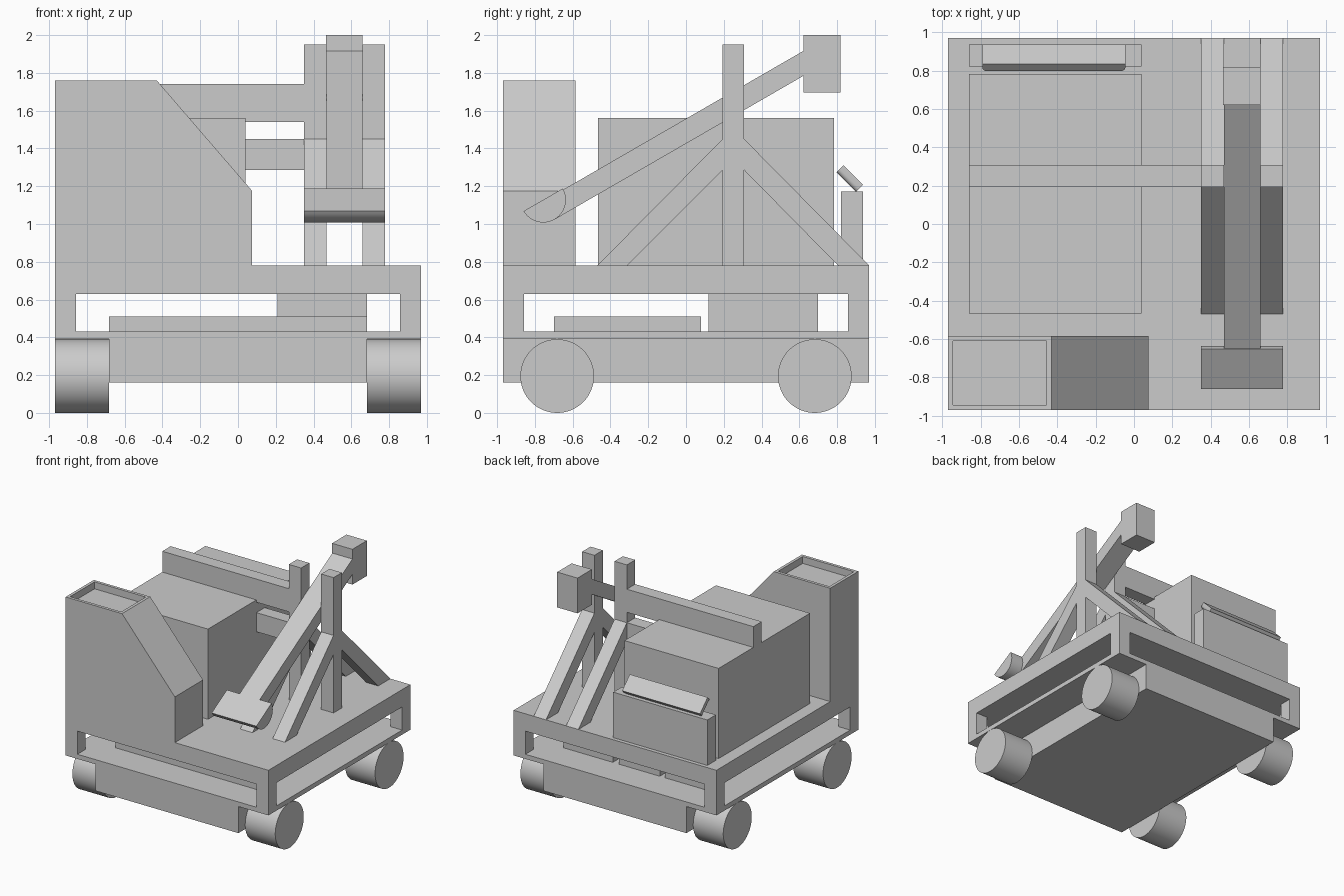
import bpy, bmesh, math
from mathutils import Matrix, Vector

cube = bpy.data.objects.get("Cube")
if cube:
    bpy.data.objects.remove(cube, do_unlink=True)

GREY = (0.6, 0.6, 0.6, 1)
grey = bpy.data.materials.new("light grey")
grey.use_nodes = True
grey.diffuse_color = GREY
grey.node_tree.nodes["Principled BSDF"].inputs["Base Color"].default_value = GREY


def finish(name, bm):
    bmesh.ops.recalc_face_normals(bm, faces=bm.faces)
    mesh = bpy.data.meshes.new(name)
    bm.to_mesh(mesh)
    bm.free()
    mesh.materials.append(grey)
    obj = bpy.data.objects.new(name, mesh)
    bpy.context.collection.objects.link(obj)
    return obj


def box(name, x, y, z):
    """Box from its (low, high) range on each axis."""
    bm = bmesh.new()
    size = Matrix.Diagonal((x[1] - x[0], y[1] - y[0], z[1] - z[0], 1))
    middle = Vector((sum(x), sum(y), sum(z))) / 2
    bmesh.ops.create_cube(bm, size=1, matrix=Matrix.Translation(middle) @ size)
    return finish(name, bm)


def prism(axis, points, low, high):
    """Profile in the plane across the axis (x: y,z / y: x,z), extruded along it."""
    bm = bmesh.new()
    place = (lambda a, b: (low, a, b)) if axis == "x" else (lambda a, b: (a, low, b))
    face = bm.faces.new([bm.verts.new(place(a, b)) for a, b in points])
    moved = bmesh.ops.extrude_face_region(bm, geom=[face])["geom"]
    shift = (high - low, 0, 0) if axis == "x" else (0, high - low, 0)
    bmesh.ops.translate(bm, vec=shift, verts=[v for v in moved if isinstance(v, bmesh.types.BMVert)])
    bmesh.ops.recalc_face_normals(bm, faces=bm.faces)
    return bm


def smooth(obj):
    bpy.ops.object.select_all(action="DESELECT")
    obj.select_set(True)
    bpy.context.view_layer.objects.active = obj
    bpy.ops.object.shade_smooth_by_angle(angle=math.radians(35))


HALF, IN, BODY, DECK = 0.97, 0.857, 0.683, 0.78

# Cart: hull, floor, corner posts and deck
box("hull", (-BODY, BODY), (-HALF, HALF), (0.16, 0.39))
box("floor_plate", (-HALF, HALF), (-HALF, HALF), (0.39, 0.43))
box("deck", (-HALF, HALF), (-HALF, HALF), (0.63, DECK))
for sx, side in ((-1, "right"), (1, "left")):
    for sy, end in ((-1, "front"), (1, "back")):
        box(f"{end}_{side}_corner_post", sorted((sx * IN, sx * HALF)),
            sorted((sy * IN, sy * HALF)), (0.43, 0.63))
        bm = bmesh.new()
        spin = Matrix.Translation((sx * (BODY + HALF) / 2, sy * 0.682, 0.195)) @ Matrix.Rotation(math.pi / 2, 4, "Y")
        bmesh.ops.create_cone(bm, cap_ends=True, segments=64, radius1=0.195, radius2=0.195,
                              depth=HALF - BODY, matrix=spin)
        smooth(finish(f"{end}_{side}_wheel", bm))

# Cargo between floor and deck
box("front_cargo", (-BODY, BODY), (-0.7, 0.08), (0.43, 0.51))
box("tall_cargo", (0.21, BODY), (0.12, 0.7), (0.43, 0.63))
box("middle_cargo", (-0.24, 0.15), (0.12, 0.7), (0.43, 0.51))
box("side_cargo", (-BODY, -0.29), (0.12, 0.7), (0.43, 0.51))

# Tower with sloped side and recessed top
bm = prism("y", [(-HALF, DECK), (0.075, DECK), (0.075, 1.175), (-0.43, 1.76), (-HALF, 1.76)], -HALF, -0.585)
top = max(bm.faces, key=lambda f: f.calc_center_median().z)
bmesh.ops.inset_individual(bm, faces=[top], thickness=0.036)
sunk = bmesh.ops.extrude_discrete_faces(bm, faces=[top])["faces"]
bmesh.ops.translate(bm, vec=(0, 0, -0.06), verts=sunk[0].verts)
finish("tower", bm)

# Cabin block, rear bench and tie beams
box("cabin_block", (-0.86, 0.04), (-0.467, 0.783), (DECK, 1.56))
box("rear_bench", (-0.86, 0.04), (0.82, 0.937), (DECK, 1.173))
box("upper_beam", (-0.86, 0.35), (0.194, 0.308), (1.54, 1.74))
box("lower_beam", (0.04, 0.35), (0.194, 0.308), (1.285, 1.45))

# Tilted panel on the bench, rounded along its lower end edges
bm = bmesh.new()
tilt = Matrix.Translation((-0.418, 0.867, 1.241)) @ Matrix.Rotation(math.radians(-45), 4, "X")
bmesh.ops.create_cube(bm, size=1, matrix=Matrix.Diagonal((0.745, 0.146, 0.052, 1)))
ends = [e for e in bm.edges if all(v.co.z < 0 for v in e.verts) and abs(e.verts[0].co.x - e.verts[1].co.x) < 0.01]
bmesh.ops.bevel(bm, geom=ends, offset=0.025, segments=5, profile=0.5, affect="EDGES")
bm.transform(tilt)
smooth(finish("tilted_panel", bm))

# Throwing frame: two posts, each with a front and a back brace
for side, low, high in (("right", 0.35, 0.468), ("left", 0.66, 0.778)):
    box(f"{side}_frame_post", (low, high), (0.194, 0.308), (DECK, 1.95))
    front = [(-0.47, DECK), (-0.31, DECK), (0.194, 1.285), (0.194, 1.45)]
    back = [(0.308, 1.45), (0.308, 1.285), (0.805, DECK), (HALF, DECK)]
    finish(f"{side}_front_brace", prism("x", front, low, high))
    finish(f"{side}_back_brace", prism("x", back, low, high))

# Throwing arm with counterweight and half-round cup
arm = [(-0.65, 1.182), (0.64, 1.927), (0.64, 1.795), (-0.69, 1.027)]
finish("throwing_arm", prism("x", arm, 0.468, 0.66))
box("counterweight", (0.465, 0.66), (0.621, 0.818), (1.695, 2.0))
arc = [math.radians(210 + 180 * i / 24) for i in range(25)]
cup = [(-0.756 + 0.12 * math.cos(a), 1.128 + 0.12 * math.sin(a)) for a in arc]
smooth(finish("cup", prism("x", cup, 0.35, 0.778)))
